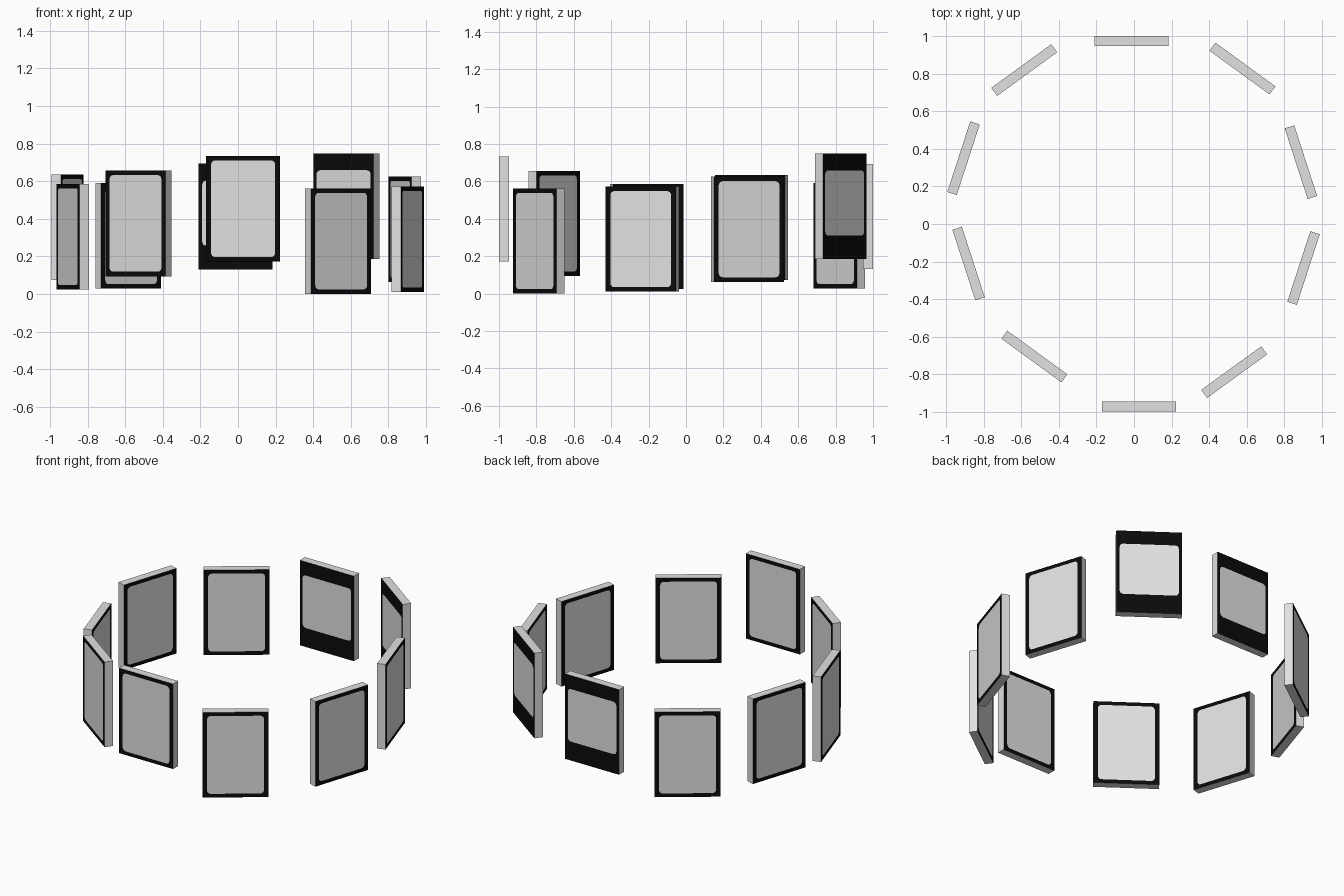
import bpy, bmesh, math
from mathutils import Matrix

if "Cube" in bpy.data.objects:
    bpy.data.objects.remove(bpy.data.objects["Cube"])

W, T, H = 0.395, 0.053, 0.562      # panel width, thickness, height


def material(name, rgb):
    m = bpy.data.materials.new(name)
    m.diffuse_color = (*rgb, 1)
    m.use_nodes = True
    m.node_tree.nodes["Principled BSDF"].inputs["Base Color"].default_value = m.diffuse_color
    return m


grey = material("light grey", (0.75, 0.75, 0.75))
black = material("frame black", (0.003, 0.003, 0.003))


def rounded_corners(x0, x1, z0, z1, r=0.022, steps=4):
    """Four corner arcs, counter-clockwise from the lower left."""
    centres = [(x0 + r, z0 + r), (x1 - r, z0 + r), (x1 - r, z1 - r), (x0 + r, z1 - r)]
    arcs = []
    for i, (cx, cz) in enumerate(centres):
        angles = [math.radians(180 + 90 * i + 90 * k / steps) for k in range(steps + 1)]
        arcs.append([(cx + r * math.cos(a), cz + r * math.sin(a)) for a in angles])
    return arcs


def panel(name, x, y, z, angle, margins):
    side, low, high = margins
    bm = bmesh.new()
    rect = [(-W/2, 0), (W/2, 0), (W/2, H), (-W/2, H)]
    rims = []

    def face(verts, mat):
        bm.faces.new(verts).material_index = mat

    # framed picture cut into both broad sides
    for depth in (-T/2, T/2):
        rim = [bm.verts.new((u, depth, v)) for u, v in rect]
        arcs = [[bm.verts.new((u, depth, v)) for u, v in arc]
                for arc in rounded_corners(-W/2 + side, W/2 - side, low, H - high)]
        for i in range(4):
            j = (i + 1) % 4
            for a, b in zip(arcs[i], arcs[i][1:]):
                face((rim[i], b, a), 1)
            face((rim[i], rim[j], arcs[j][0], arcs[i][-1]), 1)
        face([v for arc in arcs for v in arc], 0)
        rims.append(rim)
    # grey edges around the panel
    for i in range(4):
        j = (i + 1) % 4
        face((rims[0][i], rims[1][i], rims[1][j], rims[0][j]), 0)

    bmesh.ops.recalc_face_normals(bm, faces=bm.faces)
    bm.transform(Matrix.Translation((x, y, z)) @ Matrix.Rotation(angle, 4, 'Z'))
    mesh = bpy.data.meshes.new(name)
    bm.to_mesh(mesh)
    bm.free()
    mesh.materials.append(grey)
    mesh.materials.append(black)
    bpy.context.collection.objects.link(bpy.data.objects.new(name, mesh))


NARROW = (0.027, 0.024, 0.024)     # even frame
WIDE = (0.02, 0.125, 0.09)         # deep bands above and below

# ring of ten panels, from the front going round by the right: x, y, base height
places = [
    ("front_panel", 0.027, -0.972, 0.172, NARROW),
    ("front_right_panel", 0.533, -0.788, 0.0, NARROW),
    ("right_front_panel", 0.902, -0.234, 0.01, NARROW),
    ("right_back_panel", 0.888, 0.329, 0.063, NARROW),
    ("back_right_panel", 0.577, 0.827, 0.186, WIDE),
    ("back_panel", -0.013, 0.973, 0.131, WIDE),
    ("back_left_panel", -0.584, 0.819, 0.028, NARROW),
    ("left_back_panel", -0.907, 0.35, 0.073, NARROW),
    ("left_front_panel", -0.88, -0.21, 0.024, NARROW),
    ("front_left_panel", -0.53, -0.705, 0.094, NARROW),
]
for i, (name, x, y, z, margins) in enumerate(places):
    panel(name, x, y, z, math.radians(36 * i), margins)
